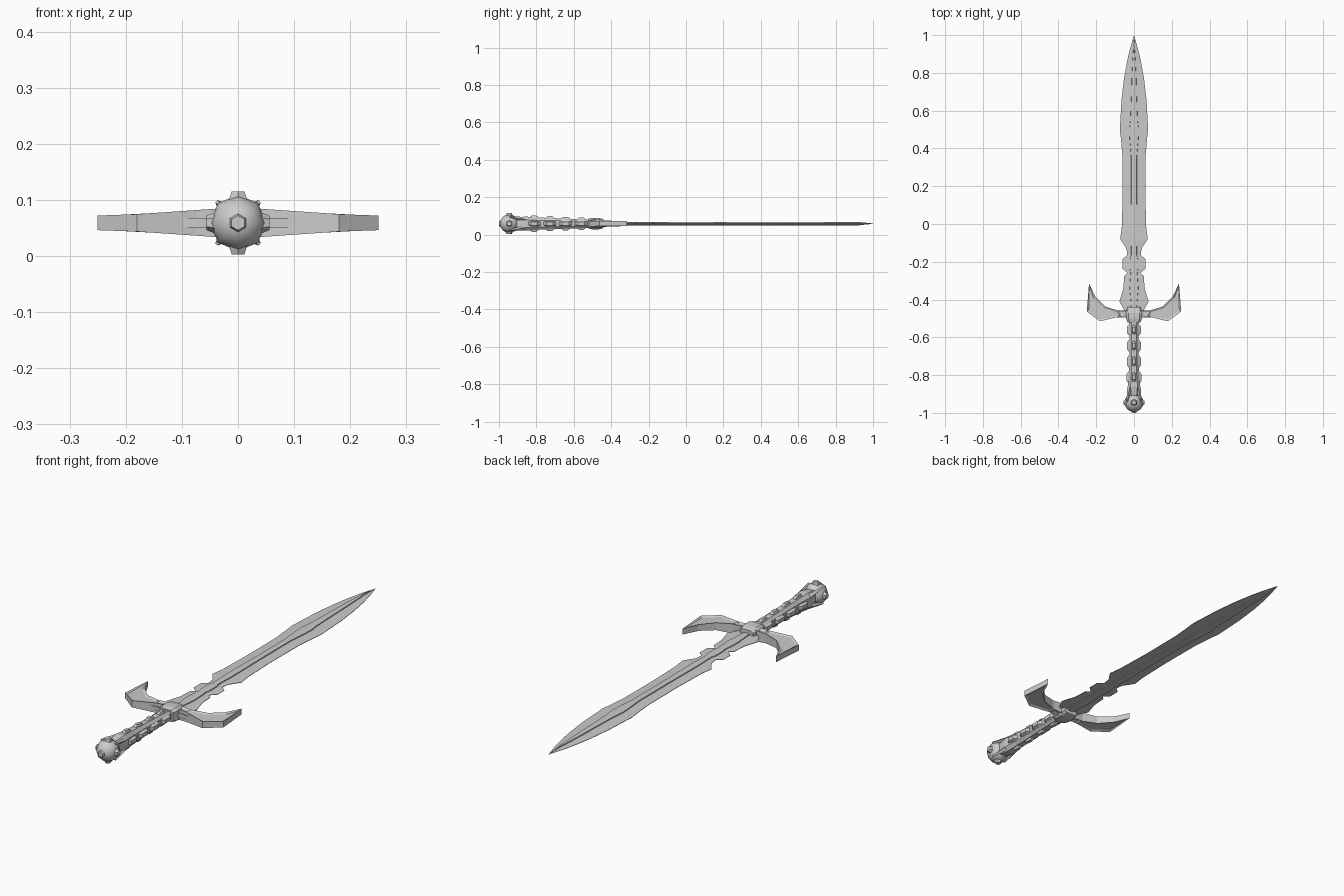
import bpy, bmesh, math
from mathutils import Vector, Matrix

if "Cube" in bpy.data.objects:
    bpy.data.objects.remove(bpy.data.objects["Cube"])

ZC = 0.059  # height of the sword's mid plane


def finish(name, bm, smooth=None):
    bmesh.ops.remove_doubles(bm, verts=bm.verts, dist=1e-5)
    bmesh.ops.recalc_face_normals(bm, faces=bm.faces)
    me = bpy.data.meshes.new(name)
    bm.to_mesh(me)
    bm.free()
    ob = bpy.data.objects.new(name, me)
    bpy.context.collection.objects.link(ob)
    ob.location.z = ZC
    if smooth:
        bpy.context.view_layer.objects.active = ob
        ob.select_set(True)
        bpy.ops.object.shade_smooth_by_angle(angle=math.radians(smooth))
        ob.select_set(False)
    return ob


def loft(bm, rings):
    """Skin a list of equal-length point rings and cap both ends."""
    vs = [[bm.verts.new(p) for p in r] for r in rings]
    n = len(vs[0])
    for a, b in zip(vs, vs[1:]):
        for i in range(n):
            bm.faces.new((a[i], a[(i + 1) % n], b[(i + 1) % n], b[i]))
    bm.faces.new(vs[0])
    bm.faces.new(vs[-1])


def chamfered(y, w, h, c=0.45):
    """Eight-sided section in the xz plane."""
    a, b = w * (1 - c), h * (1 - c)
    return [(w, y, -b), (w, y, b), (a, y, h), (-a, y, h),
            (-w, y, b), (-w, y, -b), (-a, y, -h), (a, y, -h)]


def stud(bm, base, direction, r1, r2, depth, sides=6):
    d = Vector(direction).normalized()
    m = Matrix.Translation(Vector(base) + d * depth / 2) @ d.to_track_quat('Z', 'Y').to_matrix().to_4x4()
    bmesh.ops.create_cone(bm, cap_ends=True, segments=sides, radius1=r1, radius2=r2, depth=depth, matrix=m)


# Blade: y, half width, half width of the raised central strip
stations = [(-0.47, .045, .012), (-0.41, .077, .016), (-0.34, .056, .022), (-0.275, .052, .018),
            (-0.26, .034, .016), (-0.237, .060, .020), (-0.185, .060, .020), (-0.165, .036, .014),
            (-0.13, .040, .014), (-0.08, .073, .016), (-0.02, .065, .016), (0.15, .060, .014),
            (0.36, .061, .014), (0.45, .069, .022), (0.50, .075, .024), (0.55, .072, .018),
            (0.66, .066, .014), (0.77, .053, .011), (0.86, .037, .007), (0.92, .023, .003)]
bm = bmesh.new()
rings = []
for y, w, s in stations:
    q = [(w, .001), (s + .001, .0045), (s, .0085), (0, .0095)]
    up = q + [(-x, z) for x, z in reversed(q[:3])]
    ring = up + [(x, -z) for x, z in reversed(up)]
    rings.append([(x, y, z) for x, z in ring])
rings.append([(x * .01, 1.0, z * .1) for x, _, z in rings[-1]])
loft(bm, rings)
finish("blade", bm)

# Guard: curved horns with recessed panels
def half_thick(x):
    x = abs(x)
    return 0.028 - 0.0125 * x / 0.18 if x < 0.18 else 0.0155 - 0.0025 * (x - 0.18) / 0.07


horn = [(.085, -.458), (.153, -.437), (.205, -.385), (.238, -.315), (.25, -.463), (.18, -.515), (.075, -.49)]
bar = [(.085, -.458), (.075, -.49), (0, -.478 - .006), (-.075, -.49), (-.085, -.458), (0, -.456)]
pieces = [horn, [(-x, y) for x, y in horn], bar]
bm = bmesh.new()
panels = []
for outline in pieces:
    top = [bm.verts.new((x, y, half_thick(x))) for x, y in outline]
    bot = [bm.verts.new((x, y, -half_thick(x))) for x, y in outline]
    panels += [bm.faces.new(top), bm.faces.new(bot)]
    n = len(outline)
    for i in range(n):
        j = (i + 1) % n
        seam = {round(abs(outline[i][0]), 3), round(abs(outline[j][0]), 3)} == {.085, .075}
        if not seam:
            bm.faces.new((top[i], top[j], bot[j], bot[i]))
bmesh.ops.remove_doubles(bm, verts=bm.verts, dist=1e-5)
bmesh.ops.recalc_face_normals(bm, faces=bm.faces)
bmesh.ops.inset_individual(bm, faces=panels, thickness=.011, depth=0)
for f in panels:
    for v in f.verts:
        v.co.z -= math.copysign(.005, v.co.z)
finish("guard", bm)

# Small bars on the lower side of the guard
bm = bmesh.new()
for s in (1, -1):
    bmesh.ops.create_cube(bm, size=1, matrix=Matrix.Translation((s * .062, -.486, 0)) @ Matrix.Diagonal((.07, .02, .017, 1)))
finish("guard_lugs", bm)

# Collar joining guard and grip
bm = bmesh.new()
loft(bm, [chamfered(-.44, .034, .024, .3), chamfered(-.47, .042, .031, .3),
          chamfered(-.50, .042, .031, .3), chamfered(-.522, .034, .026, .3)])
finish("collar", bm)

# Grip core, flaring towards the pommel
bm = bmesh.new()
loft(bm, [chamfered(-.50, .025, .022), chamfered(-.70, .024, .029), chamfered(-.80, .026, .033),
          chamfered(-.86, .033, .038), chamfered(-.91, .025, .030)])
finish("grip", bm)

# Grip knobs on the sides, raised pads above and below
bm = bmesh.new()
for i in range(4):
    y = -.56 - .084 * i
    w, h = .036 + .001 * i, .030 + .0035 * i
    loft(bm, [chamfered(y + .034, w - .012, .014), chamfered(y + .018, w, .016),
              chamfered(y - .018, w, .016), chamfered(y - .034, w - .012, .014)])
    loft(bm, [chamfered(y + .026, .010, h - .008), chamfered(y + .012, .014, h + .003),
              chamfered(y - .012, .014, h + .003), chamfered(y - .026, .010, h - .008)])
finish("grip_knobs", bm)

# Pommel ball
bm = bmesh.new()
bmesh.ops.create_uvsphere(bm, u_segments=8, v_segments=8, radius=.05,
                          matrix=Matrix.Translation((0, -.945, 0)) @ Matrix.Rotation(math.pi / 2, 4, 'X'))
finish("pommel", bm, 50)

# Pommel studs around the ball and at its end
bm = bmesh.new()
for d in ((1, 0, 0), (-1, 0, 0), (0, 0, 1), (0, 0, -1), (0, -1, 0)):
    stud(bm, Vector((0, -.945, 0)) + Vector(d) * .038, d, .020, .013, .018 if d[1] == 0 else .017)
finish("pommel_studs", bm)

# Claws gripping the pommel
bm = bmesh.new()
for k in range(4):
    a = math.pi / 4 + k * math.pi / 2
    stud(bm, (math.cos(a) * .031, -.86, math.sin(a) * .031), (math.cos(a) * .25, -1, math.sin(a) * .25),
         .013, .004, .085, 4)
finish("pommel_claws", bm)
